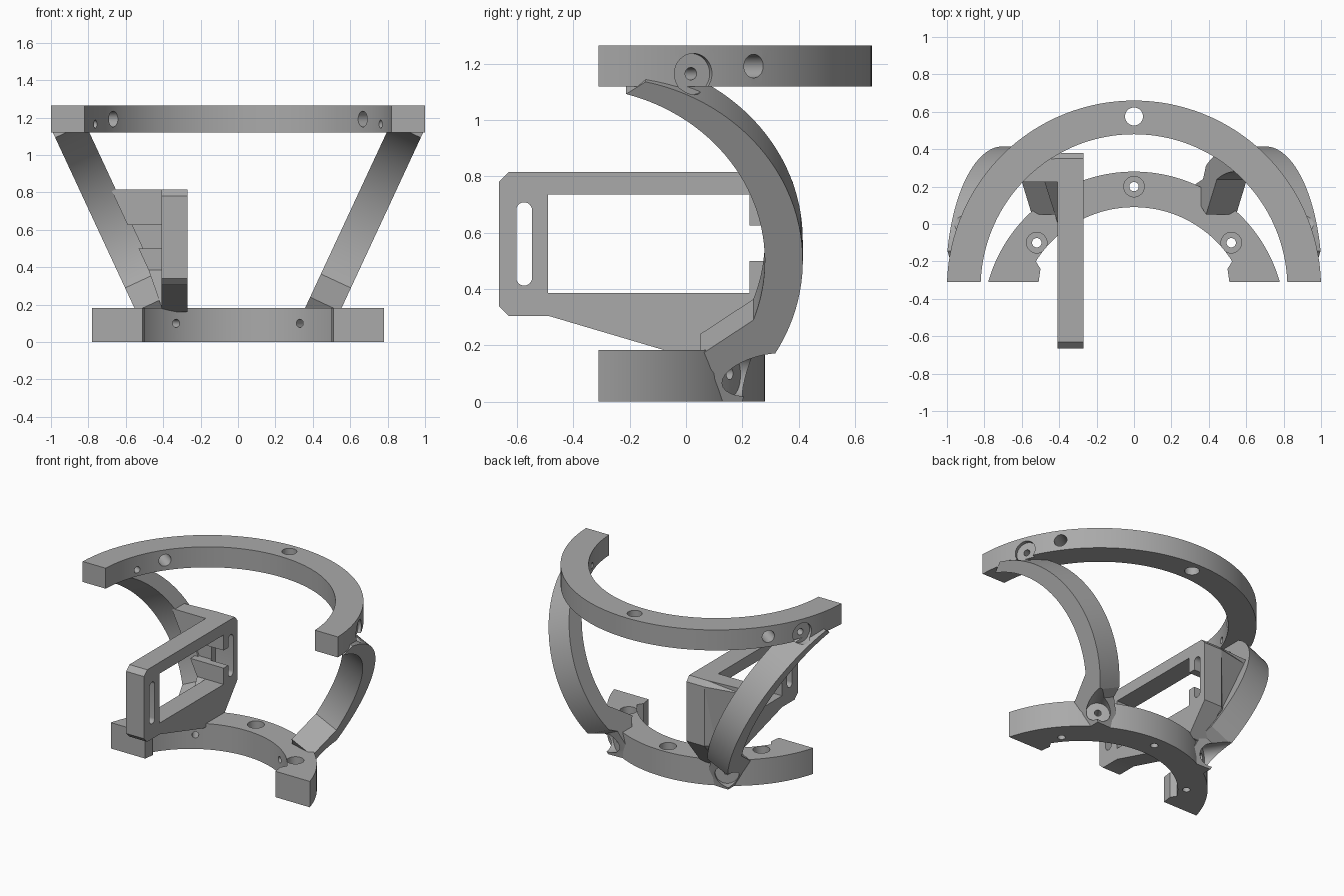
import bpy, bmesh
from math import sin, cos, asin, atan, pi, radians
from mathutils import Vector

if "Cube" in bpy.data.objects:
    bpy.data.objects.remove(bpy.data.objects["Cube"])

grey = bpy.data.materials.new("plain grey")
COLOR = (0.4, 0.4, 0.4, 1)
grey.use_nodes = True
grey.diffuse_color = COLOR
grey.node_tree.nodes["Principled BSDF"].inputs["Base Color"].default_value = COLOR


def finish(name, bm):
    bmesh.ops.recalc_face_normals(bm, faces=bm.faces[:])
    mesh = bpy.data.meshes.new(name)
    bm.to_mesh(mesh)
    bm.free()
    mesh.materials.append(grey)
    obj = bpy.data.objects.new(name, mesh)
    bpy.context.collection.objects.link(obj)
    return obj


def prism(points, offset):
    """Planar outline swept along an offset vector."""
    bm = bmesh.new()
    face = bm.faces.new([bm.verts.new(p) for p in points])
    swept = bmesh.ops.extrude_face_region(bm, geom=[face])["geom"]
    moved = [g for g in swept if isinstance(g, bmesh.types.BMVert)]
    bmesh.ops.translate(bm, vec=offset, verts=moved)
    return bm


def cut(target, bm):
    """Subtract a solid from the target and discard the cutter."""
    cutter = finish("cutter", bm)
    cutter.hide_render = True
    mod = target.modifiers.new("cut", "BOOLEAN")
    mod.operation, mod.solver, mod.object = "DIFFERENCE", "EXACT", cutter
    graph = bpy.context.evaluated_depsgraph_get()
    result = bpy.data.meshes.new_from_object(target.evaluated_get(graph))
    target.modifiers.clear()
    target.data = result
    bpy.data.objects.remove(cutter)


def rod(start, end, radius):
    start, end = Vector(start), Vector(end)
    axis = end - start
    bm = bmesh.new()
    bmesh.ops.create_cone(bm, cap_ends=True, segments=32, radius1=radius,
                          radius2=radius, depth=axis.length)
    turn = axis.to_track_quat("Z", "Y").to_matrix().to_4x4()
    bmesh.ops.transform(bm, matrix=turn, verts=bm.verts[:])
    bmesh.ops.translate(bm, vec=(start + end) / 2, verts=bm.verts[:])
    return bm


def radial_rod(center_y, angle, side, r0, r1, z, radius):
    at = lambda r: (side * r * cos(angle), center_y + r * sin(angle), z)
    return rod(at(r0), at(r1), radius)


def arc(center_y, r, y_end, n=64):
    a = asin((y_end - center_y) / r)
    step = (pi - 2 * a) / n
    return [(r * cos(a + i * step), center_y + r * sin(a + i * step))
            for i in range(n + 1)]


FRONT = -0.31
TOP_C, LOW_C = -0.34, -0.53
TOP_SMALL, TOP_BIG, LOW_HOLE = radians(21.5), radians(35.5), radians(57.8)

# Upper half ring
outline = arc(TOP_C, 1.0, FRONT) + arc(TOP_C, 0.82, FRONT)[::-1]
upper_ring = finish("upper_ring", prism([(x, y, 1.12) for x, y in outline], (0, 0, 0.145)))
cut(upper_ring, rod((0, 0.575, 1), (0, 0.575, 1.4), 0.048))

# Lower half ring with thicker ends
tabs = [(-0.51, FRONT), (-0.5, -0.24)]
outline = (arc(LOW_C, 0.81, FRONT) + tabs + arc(LOW_C, 0.62, -0.2)[::-1]
           + [(-x, y) for x, y in tabs[::-1]])
lower_ring = finish("lower_ring", prism([(x, y, 0) for x, y in outline], (0, 0, 0.183)))
for x, y in ((0, 0.2), (0.52, -0.1), (-0.52, -0.1)):
    cut(lower_ring, rod((x, y, -0.1), (x, y, 0.3), 0.025))
    cut(lower_ring, rod((x, y, 0.1), (x, y, 0.3), 0.055))

# Radial screw holes in both rings
for side in (1, -1):
    cut(upper_ring, radial_rod(TOP_C, TOP_BIG, side, 0.7, 1.2, 1.192, 0.042))
    cut(upper_ring, radial_rod(TOP_C, TOP_SMALL, side, 0.7, 1.2, 1.165, 0.022))
    cut(upper_ring, radial_rod(TOP_C, TOP_SMALL, side, 0.975, 1.2, 1.165, 0.072))
    cut(lower_ring, radial_rod(LOW_C, LOW_HOLE, side, 0.5, 1.0, 0.1, 0.022))

# Curved side arms, each a crescent in a leaning slab
SLOPE = 0.465
LEAN = atan(SLOPE)
THICK = 0.177


def outer_x(z):
    return 0.99 - SLOPE * (1.12 - z)


def ellipse(center_y, a, start, end, n=36):
    angles = [radians(start + (end - start) * i / n) for i in range(n + 1)]
    return [(center_y + a * cos(t), 0.5 + a * cos(LEAN) * sin(t)) for t in angles]


foot = [(0.24, 0.13), (0.2, 0), (0.19, -0.1), (0.11, -0.1), (0.1, 0.1), (0.05, 0.165)]
profile = ellipse(-0.305, 0.72, 77, -31) + foot + ellipse(-0.4, 0.68, -20, 74)

arms = []
for side, name in ((1, "left_arm"), (-1, "right_arm")):
    points = [(side * outer_x(z), y, z) for y, z in profile]
    bm = prism(points, (-side * THICK * cos(LEAN), 0, THICK * sin(LEAN)))
    for z, direction in ((0, -1), (1.2, 1)):
        bmesh.ops.bisect_plane(bm, geom=bm.verts[:] + bm.edges[:] + bm.faces[:],
                               plane_co=(0, 0, z), plane_no=(0, 0, direction),
                               clear_outer=True)
        rim = [e for e in bm.edges if e.is_boundary]
        bmesh.ops.holes_fill(bm, edges=rim)
    arm = finish(name, bm)
    cut(arm, radial_rod(LOW_C, LOW_HOLE, side, 0.8, 1.2, 0.095, 0.078))
    cut(arm, radial_rod(LOW_C, LOW_HOLE, side, 0.4, 1.0, 0.1, 0.022))
    cut(arm, radial_rod(TOP_C, TOP_SMALL, side, 0.975, 1.3, 1.165, 0.075))
    cut(arm, radial_rod(TOP_C, TOP_SMALL, side, 0.6, 1.3, 1.165, 0.022))
    cut(arm, radial_rod(TOP_C, TOP_BIG, side, 0.6, 1.3, 1.192, 0.042))
    arms.append(arm)

# Rectangular side bracket
INNER, OUTER = -0.27, -0.41


def box(y0, y1, z0, z1, x0=-0.5, x1=-0.2):
    return prism([(x0, y0, z0), (x0, y1, z0), (x0, y1, z1), (x0, y0, z1)], (x1 - x0, 0, 0))


plate = [(-0.63, 0.815), (0.35, 0.815), (0.38, 0.78), (0.38, 0.36), (0.22, 0.16),
         (0.0, 0.16), (-0.49, 0.305), (-0.63, 0.305), (-0.665, 0.34), (-0.665, 0.78)]
bracket = finish("bracket", prism([(OUTER, y, z) for y, z in plate], (INNER - OUTER, 0, 0)))
cut(bracket, box(-0.49, 0.225, 0.385, 0.735))
cut(bracket, box(0.2, 0.3, 0.5, 0.625))


def slot(y, half, z0, z1, x0):
    ends = [(y + half * cos(t), z1 + half * sin(t)) for t in [pi * i / 12 for i in range(13)]]
    ends += [(y - half * cos(t), z0 - half * sin(t)) for t in [pi * i / 12 for i in range(13)]]
    return prism([(x0, a, b) for a, b in ends], (-0.2 - x0, 0, 0))


for y in (-0.575, 0.305):
    cut(bracket, slot(y, 0.028, 0.44, 0.68, -0.5))

# Web joining the bracket to the right arm, narrowing outward
web = [(0.225, 0.815), (0.35, 0.815), (0.38, 0.78), (0.38, 0.36), (0.22, 0.16),
       (0.01, 0.16), (0.01, 0.19), (0.225, 0.385)]
bm = prism([(OUTER, y, z) for y, z in web], (-0.2, 0, 0))
for v in bm.verts:
    if v.co.x < -0.5:
        v.co.x = -(outer_x(v.co.z) - 0.17)
        v.co.y = min(v.co.y, 0.33)
bmesh.ops.triangulate(bm, faces=bm.faces[:])
bracket_web = finish("bracket_web", bm)
cut(bracket_web, box(0.1, 0.29, 0.5, 0.625, -0.9))

# Smooth curved walls, keep corners crisp
bpy.ops.object.select_all(action="DESELECT")
for obj in [upper_ring, lower_ring, bracket, bracket_web] + arms:
    obj.select_set(True)
    bpy.context.view_layer.objects.active = obj
bpy.ops.object.shade_smooth_by_angle(angle=radians(30))
